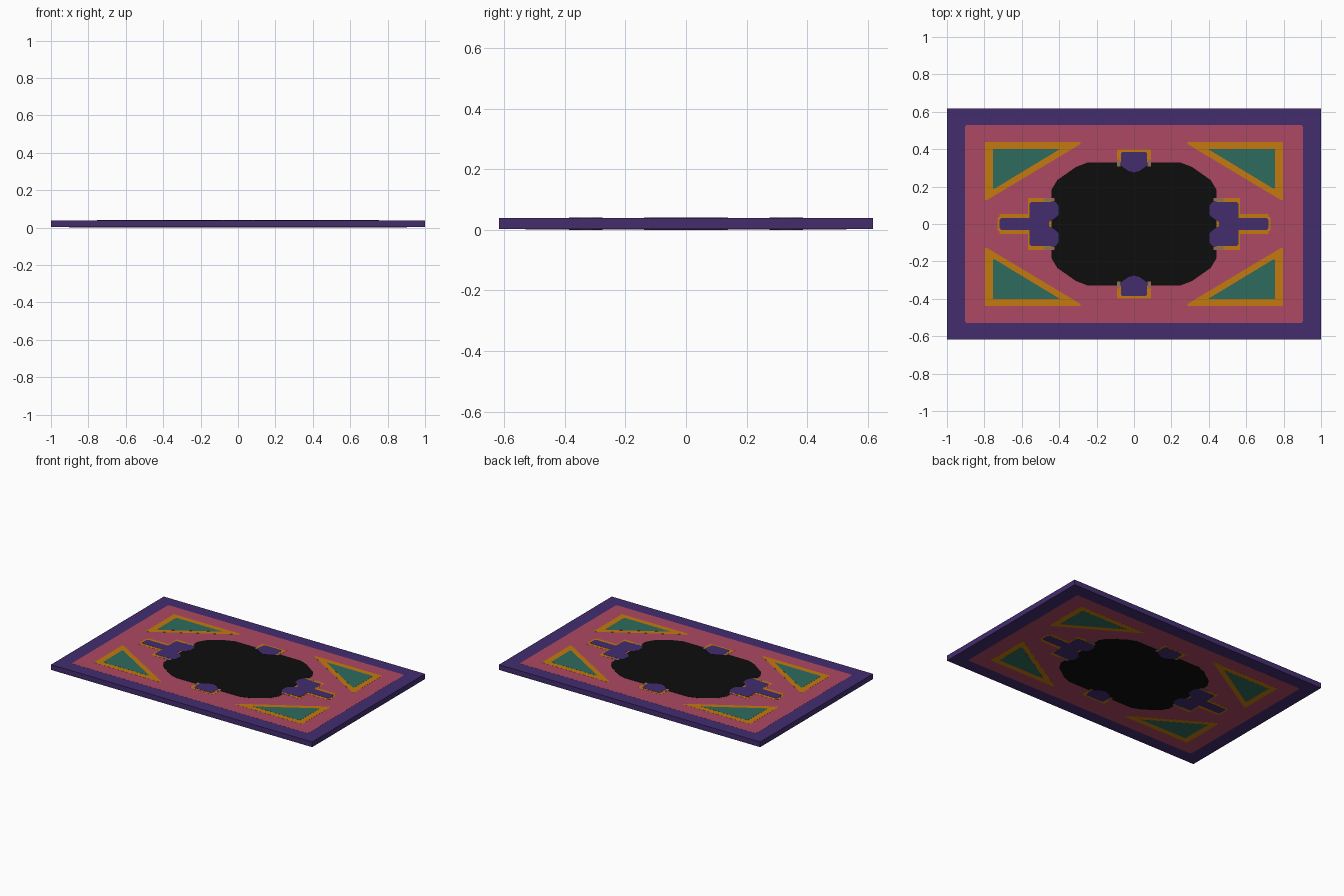
import bpy, bmesh

if "Cube" in bpy.data.objects:
    bpy.data.objects.remove(bpy.data.objects["Cube"])

THICK, STEP, LEVELS = 0.04, 0.0005, 4


def material(name, r, g, b):
    # sRGB 0-255 to linear
    lin = [((c / 255 + 0.055) / 1.055) ** 2.4 if c > 10 else c / 255 / 12.92 for c in (r, g, b)]
    m = bpy.data.materials.new(name)
    m.diffuse_color = (*lin, 1)
    m.use_nodes = True
    m.node_tree.nodes["Principled BSDF"].inputs["Base Color"].default_value = m.diffuse_color
    return m


PURPLE = material("deep purple", 67, 45, 111)
PINK = material("rose pink", 172, 72, 99)
ORANGE = material("ochre orange", 194, 122, 15)
GREEN = material("teal green", 46, 107, 94)
BLACK = material("black", 13, 13, 13)
TAN = material("dusty tan", 150, 110, 85)


def inlay(name, outlines, level, mat):
    """Woven patch running through the rug, a hair prouder on both faces per level."""
    inset = (LEVELS - level) * STEP
    bm = bmesh.new()
    for pts in outlines:
        lo = [bm.verts.new((x, y, inset)) for x, y in pts]
        hi = [bm.verts.new((x, y, THICK - inset)) for x, y in pts]
        n = len(pts)
        bm.faces.new(lo[::-1])
        bm.faces.new(hi)
        for i in range(n):
            j = (i + 1) % n
            bm.faces.new((lo[i], lo[j], hi[j], hi[i]))
    bmesh.ops.recalc_face_normals(bm, faces=bm.faces)
    me = bpy.data.meshes.new(name)
    bm.to_mesh(me)
    bm.free()
    me.materials.append(mat)
    ob = bpy.data.objects.new(name, me)
    bpy.context.collection.objects.link(ob)
    return ob


def rect(x0, x1, y0, y1):
    return [(x0, y0), (x1, y0), (x1, y1), (x0, y1)]


def both(pts, sx, sy):
    return [(x * sx, y * sy) for x, y in pts]


def four(pts):
    return [both(pts, sx, sy) for sx in (1, -1) for sy in (1, -1)]


def closed_x(half):
    """Mirror an upper half outline across y = 0, then give the right and left copies."""
    pts = half + [(x, -y) for x, y in reversed(half) if y > 0]
    return [pts, both(pts, -1, 1)]


def closed_y(half):
    """Mirror a right half outline across x = 0, then give the back and front copies."""
    pts = half + [(-x, y) for x, y in reversed(half) if x > 0]
    return [pts, both(pts, 1, -1)]


# Border and field
inlay("rug_border", [rect(-1, 1, -0.617, 0.617)], 0, PURPLE)
q = [(0.904, 0.52), (0.896, 0.529)]
field = q + both(q[::-1], -1, 1) + both(q, -1, -1) + both(q[::-1], 1, -1)
inlay("rug_field", [field], 1, PINK)

# Corner triangles
inlay("corner_trim", four([(0.797, 0.438), (0.283, 0.438), (0.29, 0.425), (0.785, 0.128), (0.797, 0.128)]), 2, ORANGE)
inlay("corner_panel", four([(0.754, 0.401), (0.395, 0.401), (0.744, 0.19), (0.754, 0.19)]), 3, GREEN)

# Central medallion
q = [(0.44, 0.11), (0.44, 0.185), (0.41, 0.235), (0.31, 0.305), (0.25, 0.328)]
medallion = q + both(q[::-1], -1, 1) + both(q, -1, -1) + both(q[::-1], 1, -1)
inlay("medallion", [medallion], 3, BLACK)

# Side pendants
inlay("side_pendant_trim", closed_x([(0.41, 0.139), (0.567, 0.139), (0.567, 0.053), (0.72, 0.053),
                                     (0.72, 0.04), (0.73, 0.035)]), 2, ORANGE)
inlay("side_pendant", closed_x([(0.455, 0.0), (0.452, 0.012), (0.425, 0.03), (0.403, 0.05), (0.403, 0.095),
                                (0.418, 0.118), (0.55, 0.118), (0.558, 0.11), (0.558, 0.032),
                                (0.71, 0.032), (0.718, 0.022)]), 4, PURPLE)
inlay("side_pendant_shade", four(rect(0.425, 0.485, 0.119, 0.138)), 4, TAN)

# Front and back pendants
inlay("end_pendant_trim", closed_y([(0.091, 0.31), (0.091, 0.398)]), 2, ORANGE)
inlay("end_pendant", closed_y([(0.0, 0.275), (0.03, 0.284), (0.07, 0.312), (0.07, 0.378), (0.062, 0.386)]), 4, PURPLE)
inlay("end_pendant_shade", four(rect(0.071, 0.09, 0.308, 0.345)), 4, TAN)
